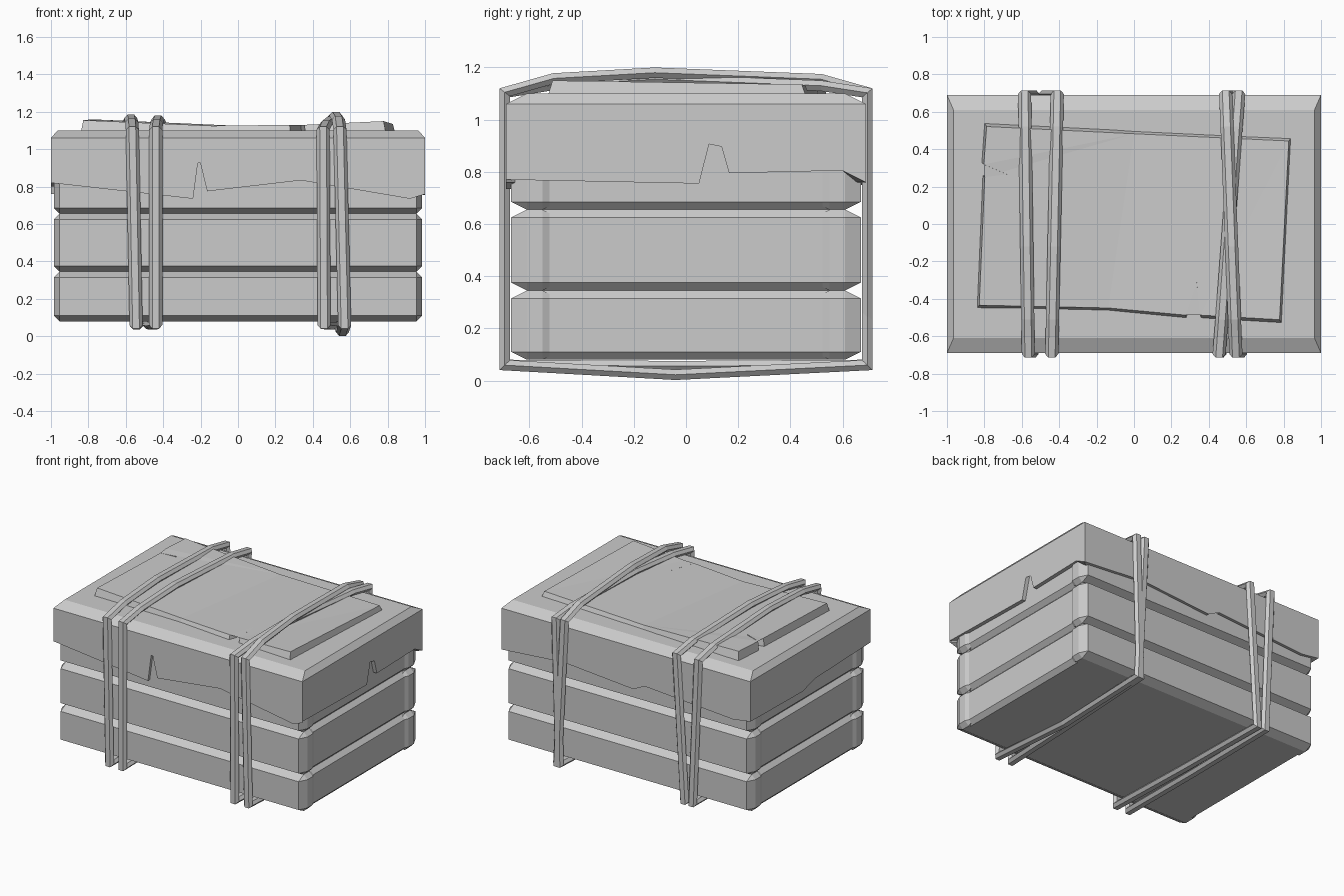
import bpy, bmesh
from mathutils import Vector

if "Cube" in bpy.data.objects:
    bpy.data.objects.remove(bpy.data.objects["Cube"])


def finish(name, bm):
    bmesh.ops.recalc_face_normals(bm, faces=bm.faces[:])
    me = bpy.data.meshes.new(name)
    bm.to_mesh(me)
    bm.free()
    ob = bpy.data.objects.new(name, me)
    bpy.context.collection.objects.link(ob)
    return ob


def box(name, lo, hi, bevel=0.0, stretch=(1, 1, 1)):
    """Box with one-step chamfers; stretch makes the chamfer deeper on an axis."""
    lo, hi, st = Vector(lo), Vector(hi), Vector(stretch)
    mid, dim = (lo + hi) / 2, hi - lo
    bm = bmesh.new()
    bmesh.ops.create_cube(bm, size=1)
    for v in bm.verts:
        v.co = Vector(v.co[i] * dim[i] / st[i] for i in range(3))
    if bevel:
        bmesh.ops.bevel(bm, geom=bm.edges[:], offset=bevel, segments=1,
                        affect='EDGES', profile=0.5)
    for v in bm.verts:
        v.co = mid + Vector(v.co[i] * st[i] for i in range(3))
    return finish(name, bm)


def loft(name, a, b):
    """Solid between two matching outlines."""
    bm = bmesh.new()
    va = [bm.verts.new(p) for p in a]
    vb = [bm.verts.new(p) for p in b]
    n = len(a)
    caps = [bm.faces.new(va), bm.faces.new(vb)]
    for i in range(n):
        j = (i + 1) % n
        bm.faces.new((va[i], va[j], vb[j], vb[i]))
    bmesh.ops.triangulate(bm, faces=caps)
    return finish(name, bm)


# Crate: solid core and three layers of chamfered planks on each side
box("crate_core", (-0.94, -0.61, 0.08), (0.94, 0.61, 0.95))
layers = [(0.08, 0.345), (0.345, 0.655), (0.655, 0.96)]
for k, (z0, z1) in enumerate(layers):
    for s, tag in ((-1, "front"), (1, "back")):
        y = sorted((s * 0.49, s * 0.67))
        box(f"{tag}_plank_{k}", (-0.985, y[0], z0), (0.985, y[1], z1), 0.03, (1, 2, 1))
    for s, tag in ((-1, "left"), (1, "right")):
        x = sorted((s * 0.85, s * 0.972))
        box(f"{tag}_plank_{k}", (x[0], -0.605, z0), (x[1], 0.605, z1), 0.03)

# Lid: chamfered top slab
LX, LY, LZ = 1.0, 0.69, 1.06


def rect(x, y, z):
    return [(-x, -y, z), (x, -y, z), (x, y, z), (-x, y, z)]


loft("lid_top", rect(LX, LY, LZ), rect(0.965, 0.61, 1.10))

# Lid: ragged hanging sides, each with one torn notch
front = [(-1, .82), (-.24, .735), (-.21, .96), (-.165, .775), (.35, .835), (.92, .735), (1, .76)]
back = [(-1, .77), (-.86, .75), (-.15, .80), (-.1, .98), (-.06, .755), (.5, .80), (1, .76)]
right = [(-.69, .77), (.05, .755), (.11, .99), (.165, .795), (.6, .805), (.69, .76)]
left = [(-.69, .82), (-.05, .80), (.04, .98), (.09, .76), (.69, .77)]
T = 0.035
for tag, edge, s in (("front", front, -1), ("back", back, 1)):
    prof = edge + [(1, LZ), (-1, LZ)]
    loft(f"lid_{tag}", [(x, s * LY, z) for x, z in prof],
         [(x * (1 - T if abs(x) == 1 else 1), s * (LY - T), z) for x, z in prof])
for tag, edge, s in (("left", left, -1), ("right", right, 1)):
    prof = edge + [(.69, LZ), (-.69, LZ)]
    loft(f"lid_{tag}", [(s * LX, y, z) for y, z in prof],
         [(s * (LX - T), y * (0.95 if abs(y) == .69 else 1), z) for y, z in prof])

# Warped, torn sheet lying on the lid
sheet = [(-.84, -.45, 1.155), (-.14, -.465, 1.125), (.28, -.505, 1.13), (.34, -.32, 1.13),
         (.36, -.505, 1.13), (.79, -.53, 1.15), (.84, .46, 1.135), (0, .50, 1.125),
         (-.8, .54, 1.16), (-.815, .33, 1.16), (-.69, .275, 1.155), (-.81, .26, 1.155)]
loft("torn_sheet", [(x, y, 1.09) for x, y, z in sheet],
     [(x * .985, y * .965, z) for x, y, z in sheet])

# Straps: hexagonal bands looped round the crate
SECTION = [(-.018, 0), (.018, 0), (.035, -.02), (.018, -.04), (-.018, -.04), (-.035, -.02)]


def strap(name, ft, bt, bb, fb, top, low):
    """x at front top, back top, back bottom, front bottom; mid heights."""
    def mix(a, b, y):
        return a + (b - a) * (y + .715) / 1.43
    path = [(ft, -.715, 1.12), (mix(ft, bt, -.51), -.51, top - .022),
            (mix(ft, bt, -.12), -.12, top), (mix(ft, bt, .52), .52, top - .025),
            (bt, .715, 1.12), (bb, .715, .04), (mix(fb, bb, -.04), -.04, low), (fb, -.715, .04)]
    path = [Vector(p) for p in path]
    n, bm, rings = len(path), bmesh.new(), []

    def normal(a, b):
        d = b - a
        return Vector((0, -d.z, d.y)).normalized()
    for i, p in enumerate(path):
        n0, n1 = normal(path[i - 1], p), normal(p, path[(i + 1) % n])
        m = (n0 + n1) / (1 + n0.dot(n1))
        rings.append([bm.verts.new(p + Vector((u, 0, 0)) + m * h) for u, h in SECTION])
    for i in range(n):
        a, b = rings[i], rings[(i + 1) % n]
        for j in range(6):
            k = (j + 1) % 6
            bm.faces.new((a[j], a[k], b[k], b[j]))
    return finish(name, bm)


strap("strap_left_outer", -.565, -.585, -.54, -.545, 1.185, .035)
strap("strap_left_inner", -.44, -.41, -.475, -.44, 1.18, .035)
strap("strap_right_under", .455, .56, .53, .46, 1.175, .035)
strap("strap_right_over", .545, .49, .545, .57, 1.20, .002)
